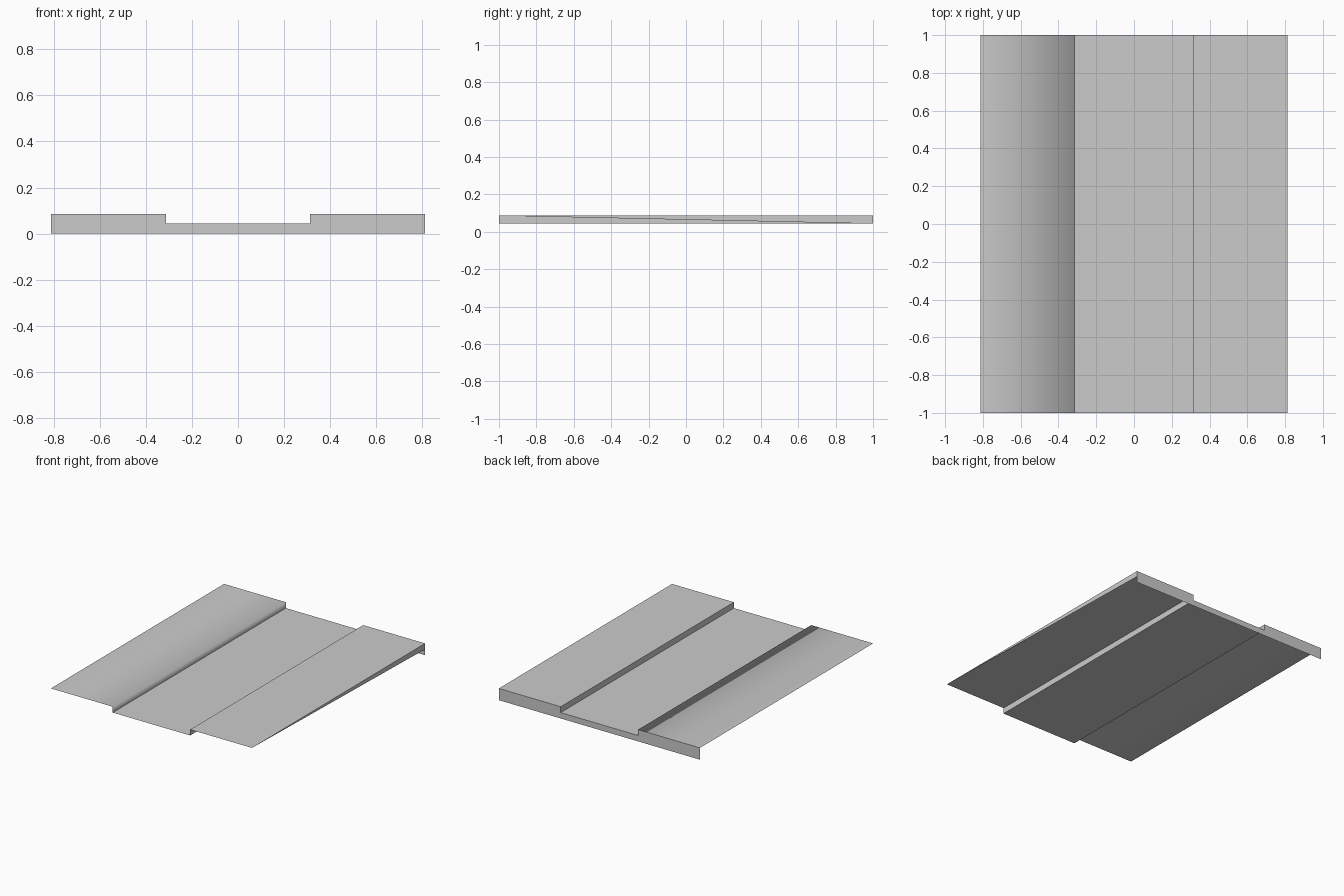
import bpy

cube = bpy.data.objects.get("Cube")
if cube:
    bpy.data.objects.remove(cube, do_unlink=True)

OUTER, CURB = 0.813, 0.313      # half widths of the whole tile and of the road
TOP, ROAD = 0.086, 0.043        # heights of the pavements and of the road
FRONT, BACK = -1.0, 1.0

grey = bpy.data.materials.new("concrete grey")
grey.use_nodes = True
colour = (0.6, 0.6, 0.6, 1.0)
grey.diffuse_color = colour
grey.node_tree.nodes["Principled BSDF"].inputs["Base Color"].default_value = colour


def add_part(name, verts, faces, smooth=False):
    mesh = bpy.data.meshes.new(name)
    mesh.from_pydata(verts, [], faces)
    mesh.materials.append(grey)
    for poly in mesh.polygons:
        poly.use_smooth = smooth
    obj = bpy.data.objects.new(name, mesh)
    bpy.context.collection.objects.link(obj)
    return obj


def add_strip(name, profile, smooth=False):
    """Sweep an open (x, z) profile, running towards +x, from front to back."""
    n = len(profile)
    verts = [(x, y, z) for y in (FRONT, BACK) for x, z in profile]
    faces = [(i, i + 1, n + i + 1, n + i) for i in range(n - 1)]
    return add_part(name, verts, faces, smooth)


# Road and the two raised pavements with their kerbs (open sheets)
add_strip("road", [(-CURB, ROAD), (CURB, ROAD)])
add_strip("right_pavement", [(-OUTER, TOP), (-CURB, TOP), (-CURB, ROAD)], smooth=True)
add_strip("left_pavement", [(CURB, ROAD), (CURB, TOP), (OUTER, TOP)])

# Back wall following the stepped outline down to the ground
outline = [(-OUTER, 0), (-OUTER, TOP), (-CURB, TOP), (-CURB, ROAD),
           (CURB, ROAD), (CURB, TOP), (OUTER, TOP), (OUTER, 0)]
add_part("back_wall", [(x, BACK, z) for x, z in outline], [tuple(range(len(outline)))])

# Thin wedge closing part of the left side
add_part("left_side_wedge",
         [(OUTER, FRONT, TOP), (OUTER, BACK, ROAD), (OUTER, BACK, TOP)], [(0, 1, 2)])
